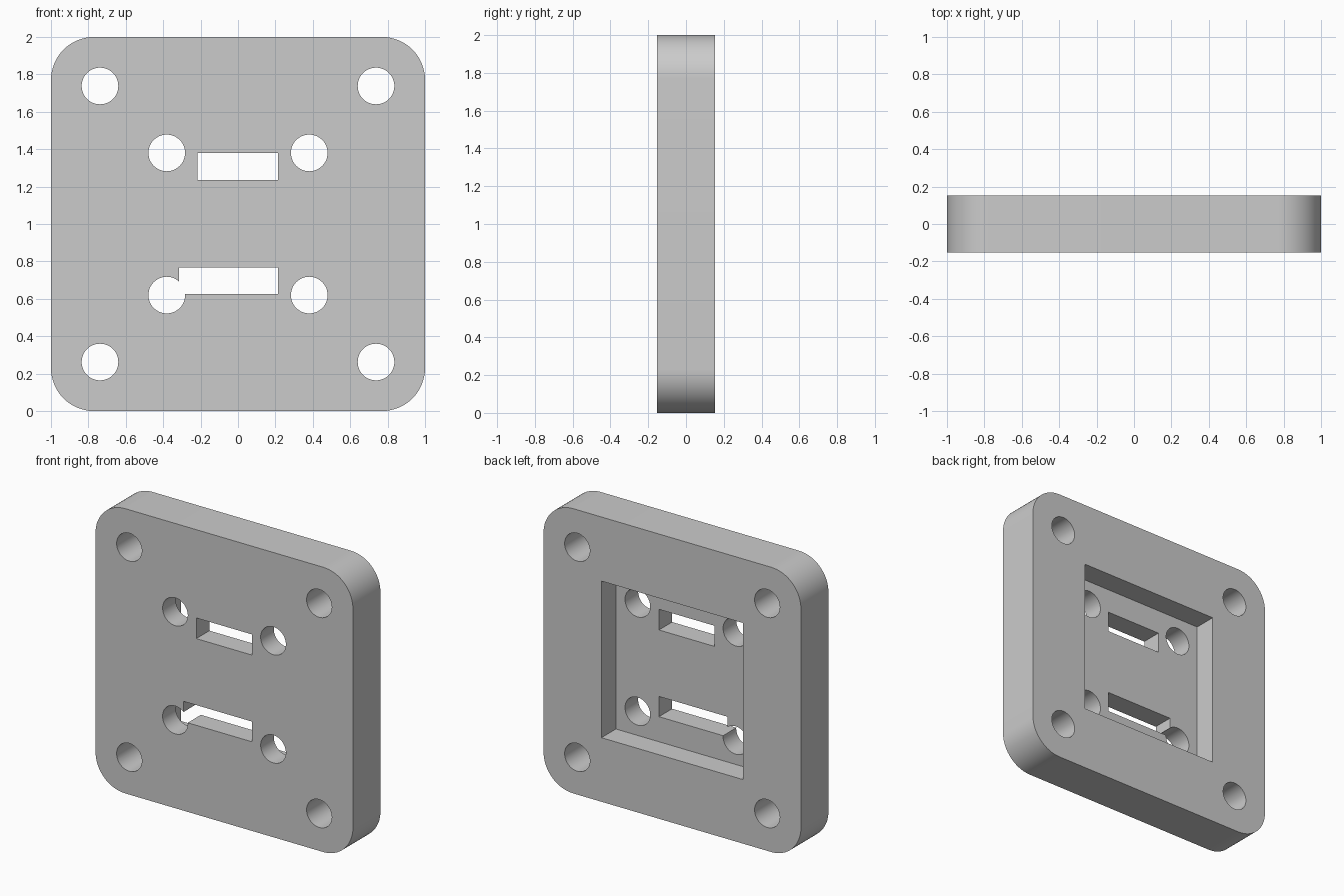
import bpy, bmesh
from math import cos, sin, pi, radians

if "Cube" in bpy.data.objects:
    bpy.data.objects.remove(bpy.data.objects["Cube"])

HALF_T = 0.153      # half plate thickness
POCKET_DEPTH = 0.16


def prism(name, outline, y0, y1):
    """Extrude an x-z outline from y0 to y1."""
    bm = bmesh.new()
    face = bm.faces.new([bm.verts.new((x, y0, z)) for x, z in outline])
    ext = bmesh.ops.extrude_face_region(bm, geom=[face])
    moved = [v for v in ext["geom"] if isinstance(v, bmesh.types.BMVert)]
    bmesh.ops.translate(bm, verts=moved, vec=(0, y1 - y0, 0))
    bmesh.ops.recalc_face_normals(bm, faces=bm.faces[:])
    mesh = bpy.data.meshes.new(name)
    bm.to_mesh(mesh)
    bm.free()
    obj = bpy.data.objects.new(name, mesh)
    bpy.context.collection.objects.link(obj)
    return obj


def arc(cx, cz, r, start, sweep, n):
    return [(cx + r * cos(start + sweep * i / n), cz + r * sin(start + sweep * i / n))
            for i in range(n + 1)]


def circle(cx, cz, r, n=48):
    return arc(cx, cz, r, 0, 2 * pi, n)[:-1]


def rect(x0, x1, z0, z1):
    return [(x0, z0), (x1, z0), (x1, z1), (x0, z1)]


def cut(outline, y0=-0.3, y1=0.3):
    """Subtract an extruded outline from the plate."""
    cutter = prism("cutter", outline, y0, y1)
    cutter.hide_render = True
    mod = plate.modifiers.new("cut", "BOOLEAN")
    mod.operation = "DIFFERENCE"
    mod.solver = "EXACT"
    mod.object = cutter
    bpy.ops.object.modifier_apply(modifier=mod.name)
    bpy.data.objects.remove(cutter, do_unlink=True)


# Rounded square plate
R = 0.23
outline = []
for k, (sx, sz) in enumerate([(1, 1), (-1, 1), (-1, -1), (1, -1)]):
    outline += arc(sx * (1 - R), 1 + sz * (1 - R), R, k * pi / 2, pi / 2, 16)
plate = prism("mounting_plate", outline, -HALF_T, HALF_T)
bpy.context.view_layer.objects.active = plate
plate.select_set(True)

# Square pocket in the back
cut(rect(-0.55, 0.55, 0.45, 1.55), HALF_T - POCKET_DEPTH, 0.3)

# Corner and inner screw holes
for sx in (-1, 1):
    for sz in (-1, 1):
        cut(circle(sx * 0.738, 1 + sz * 0.738, 0.098))
        cut(circle(sx * 0.381, 1 + sz * 0.38, 0.098))

# Slots; the lower one runs into the left screw hole
cut(rect(-0.217, 0.215, 1.235, 1.38))
cut(rect(-0.316, 0.215, 0.626, 0.768))

bpy.ops.object.shade_smooth_by_angle(angle=radians(30))
